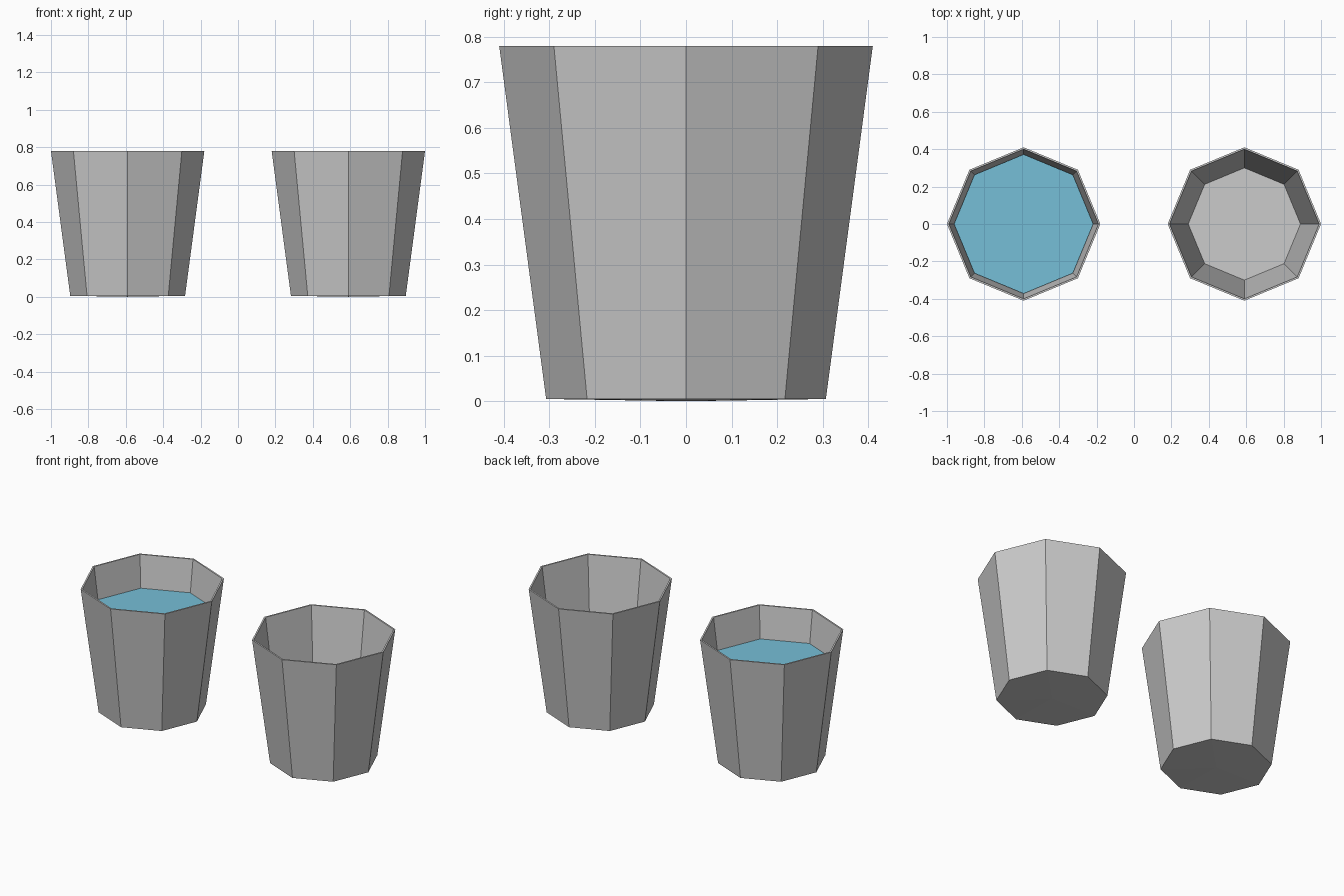
import bpy, math

if "Cube" in bpy.data.objects:
    bpy.data.objects.remove(bpy.data.objects["Cube"])

SIDES = 8


def ring(r, z):
    return [(r * math.cos(2 * math.pi * i / SIDES),
             r * math.sin(2 * math.pi * i / SIDES), z) for i in range(SIDES)]


def make_object(name, verts, faces, x):
    mesh = bpy.data.meshes.new(name)
    mesh.from_pydata(verts, [], faces)
    mesh.update()
    obj = bpy.data.objects.new(name, mesh)
    obj.location.x = x
    bpy.context.collection.objects.link(obj)
    return obj


def make_cup(name, x):
    # Profile runs from outer base, over the thin rim, down to the inner floor
    profile = [(0.307, 0.005), (0.41, 0.78), (0.40, 0.78), (0.30, 0.013)]
    verts = [v for r, z in profile for v in ring(r, z)]
    faces = []
    for k in range(len(profile) - 1):
        a, b = k * SIDES, (k + 1) * SIDES
        for i in range(SIDES):
            j = (i + 1) % SIDES
            faces.append((a + i, a + j, b + j, b + i))
    # Inner floor and very slightly bulging underside
    last = (len(profile) - 1) * SIDES
    faces.append(tuple(range(last, last + SIDES)))
    centre = len(verts)
    verts.append((0, 0, 0))
    faces += [(centre, (i + 1) % SIDES, i) for i in range(SIDES)]
    return make_object(name, verts, faces, x)


# Two matching octagonal cups
make_cup("filled_cup", -0.59)
make_cup("empty_cup", 0.59)

# Water surface in the left cup
water = make_object("water", ring(0.372, 0.582), [tuple(range(SIDES))], -0.59)
blue = bpy.data.materials.new("water_blue")
blue.diffuse_color = (0.18, 0.52, 0.68, 1)
blue.use_nodes = True
blue.node_tree.nodes["Principled BSDF"].inputs["Base Color"].default_value = blue.diffuse_color
water.data.materials.append(blue)
